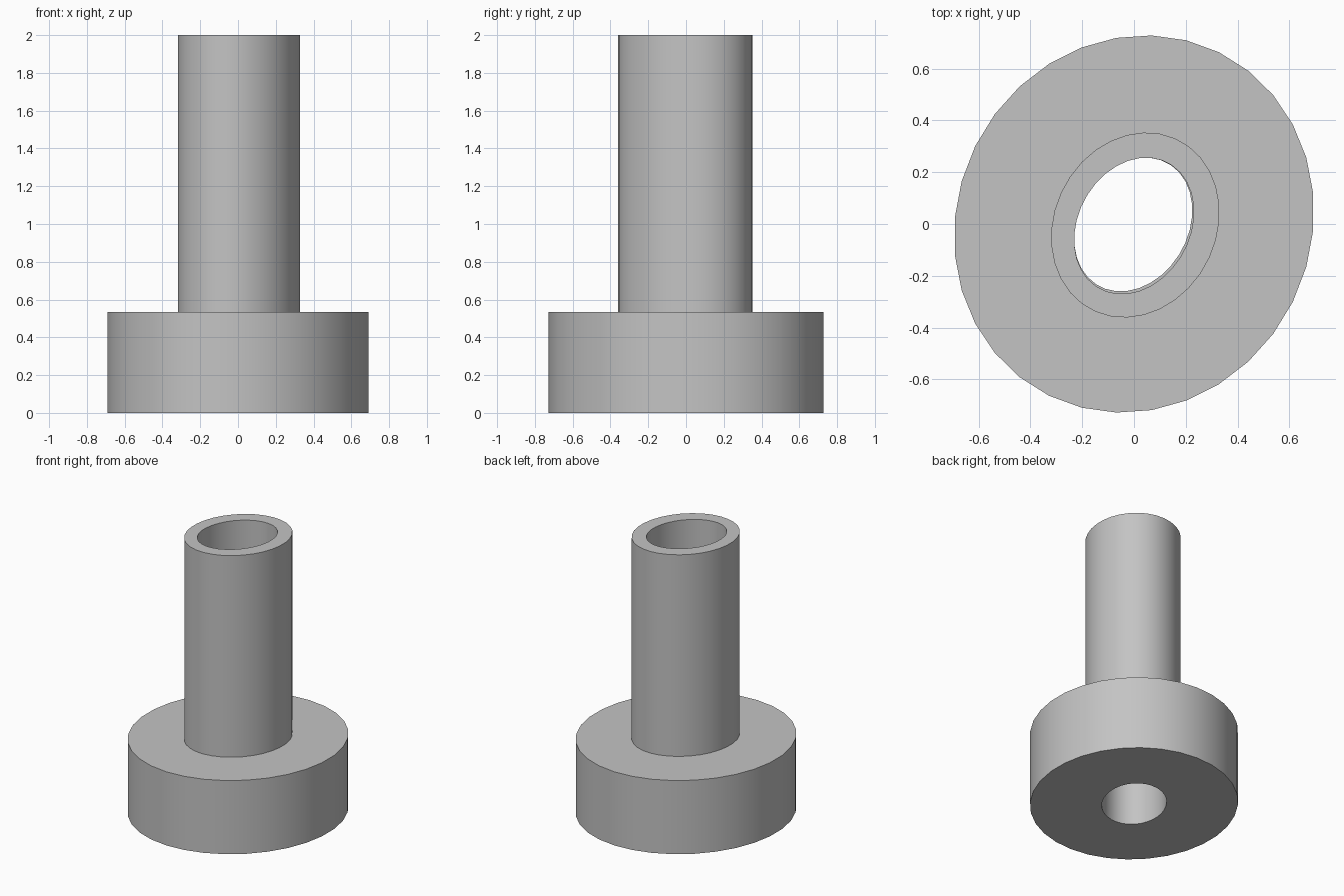
import bpy, bmesh
from math import cos, sin, sqrt, pi, radians

cube = bpy.data.objects.get("Cube")
if cube:
    bpy.data.objects.remove(cube)

SIDES = 32

grey = bpy.data.materials.new("plain grey")
grey.use_nodes = True
colour = (0.55, 0.55, 0.55, 1)
grey.diffuse_color = colour
grey.node_tree.nodes["Principled BSDF"].inputs["Base Color"].default_value = colour

# Skewed ellipses: centre x, centre y, half width, half depth, skew
FLANGE = (0, 0, 0.695, 0.728, 0.033)
SLEEVE = (0.005, -0.004, 0.325, 0.357, 0.0155)
BORE = (0, -0.007, 0.231, 0.263, 0.0125)
BASE_BORE = (-0.003, -0.002, 0.228, 0.258, 0.0125)


def ring(bm, ellipse, z):
    cx, cy, a, b, skew = ellipse
    shear = skew / a
    depth = sqrt(b * b - shear * shear)
    angles = [2 * pi * (i + 0.5) / SIDES for i in range(SIDES)]
    return [bm.verts.new((cx + a * cos(t), cy + shear * cos(t) + depth * sin(t), z))
            for t in angles]


def loft(name, sections, closed):
    bm = bmesh.new()
    rings = [ring(bm, e, z) for e, z in sections]
    pairs = list(zip(rings, rings[1:]))
    if closed:
        pairs.append((rings[-1], rings[0]))
    for lower, upper in pairs:
        for i in range(SIDES):
            j = (i + 1) % SIDES
            bm.faces.new((lower[i], lower[j], upper[j], upper[i]))
    mesh = bpy.data.meshes.new(name)
    bm.to_mesh(mesh)
    bm.free()
    mesh.materials.append(grey)
    obj = bpy.data.objects.new(name, mesh)
    bpy.context.collection.objects.link(obj)
    bpy.ops.object.select_all(action="DESELECT")
    obj.select_set(True)
    bpy.context.view_layer.objects.active = obj
    bpy.ops.object.shade_smooth_by_angle(angle=radians(30))


# Wide base with a through hole
loft("base_flange", [(FLANGE, 0), (FLANGE, 0.535), (BASE_BORE, 0.535), (BASE_BORE, 0)], True)

# Hollow sleeve standing on the base
loft("sleeve", [(SLEEVE, 0.535), (SLEEVE, 2), (BORE, 2), (BORE, 0.535)], False)
